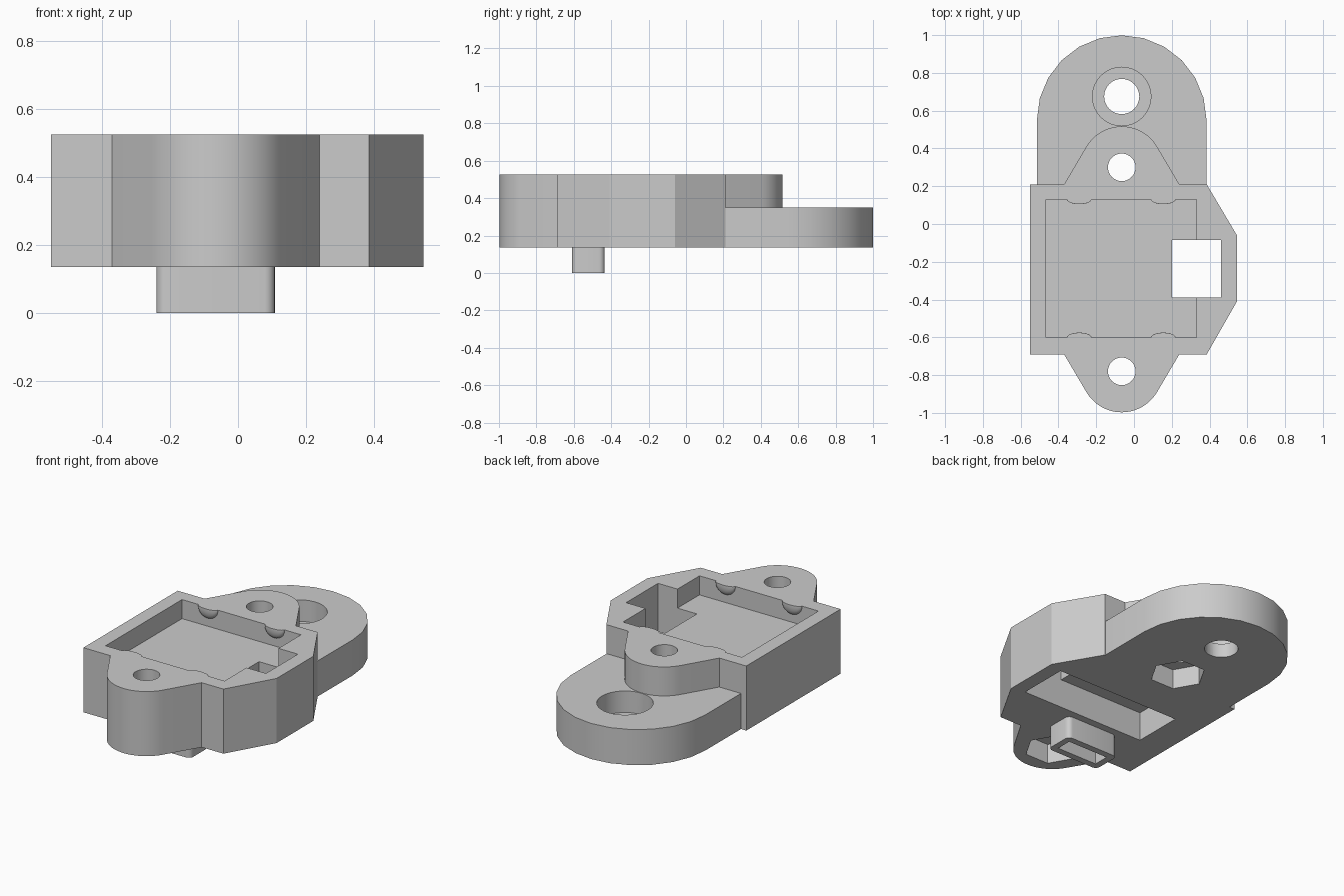
import bpy, bmesh
from math import sin, cos, radians

cube = bpy.data.objects.get("Cube")
if cube:
    bpy.data.objects.remove(cube, do_unlink=True)

grey = bpy.data.materials.new("plain grey")
grey.use_nodes = True
grey.diffuse_color = (0.6, 0.6, 0.6, 1)
grey.node_tree.nodes["Principled BSDF"].inputs["Base Color"].default_value = (0.6, 0.6, 0.6, 1)

AXIS = -0.065                       # centre line of the ears, holes and plate
BASE, TOP = 0.135, 0.525            # underside and top of the body
FRONT_HOLE, BACK_HOLE, PLATE_HOLE = -0.78, 0.3, 0.675


def arc(cx, cy, r, start, end, steps):
    angles = [radians(start + (end - start) * i / steps) for i in range(steps + 1)]
    return [(cx + r * cos(a), cy + r * sin(a)) for a in angles]


def prism(name, outline, z0, z1):
    """Extrude a counter-clockwise outline from z0 to z1."""
    bm = bmesh.new()
    face = bm.faces.new([bm.verts.new((x, y, z0)) for x, y in outline])
    new = bmesh.ops.extrude_face_region(bm, geom=[face])["geom"]
    verts = [v for v in new if isinstance(v, bmesh.types.BMVert)]
    bmesh.ops.translate(bm, verts=verts, vec=(0, 0, z1 - z0))
    bmesh.ops.recalc_face_normals(bm, faces=bm.faces)
    return from_bmesh(name, bm)


def from_bmesh(name, bm):
    mesh = bpy.data.meshes.new(name)
    bm.to_mesh(mesh)
    bm.free()
    mesh.materials.append(grey)
    obj = bpy.data.objects.new(name, mesh)
    bpy.context.scene.collection.objects.link(obj)
    return obj


def box(name, x0, x1, y0, y1, z0, z1):
    return prism(name, [(x0, y0), (x1, y0), (x1, y1), (x0, y1)], z0, z1)


def disc(name, y, r, z0, z1, sides=32):
    return prism(name, arc(AXIS, y, r, 0, 360, sides)[:-1], z0, z1)


def combine(target, other, operation):
    """Apply a boolean and remove the helper."""
    other.hide_render = True
    mod = target.modifiers.new("cut", "BOOLEAN")
    mod.operation, mod.object, mod.solver = operation, other, "EXACT"
    graph = bpy.context.evaluated_depsgraph_get()
    mesh = bpy.data.meshes.new_from_object(target.evaluated_get(graph))
    target.modifiers.clear()
    target.data = mesh
    bpy.data.objects.remove(other, do_unlink=True)


# Body with two ears and a slanted bulge on the left
outline = [(-0.55, 0.21), (-0.55, -0.69), (-0.37, -0.69)]
outline += arc(AXIS, FRONT_HOLE, 0.217, 210, 330, 20)
outline += [(0.24, -0.69), (0.385, -0.69), (0.545, -0.41), (0.545, -0.06), (0.385, 0.21), (0.24, 0.21)]
outline += arc(AXIS, BACK_HOLE, 0.217, 30, 150, 20) + [(-0.37, 0.21)]
body = prism("housing_body", outline, BASE, TOP)

# Low rounded mounting plate at the back
plate = [(-0.515, 0.1), (0.383, 0.1)] + arc(AXIS, 0.55, 0.449, 0, 180, 12)
combine(body, prism("plate", plate, BASE, 0.35), "UNION")

# Rounded hollow peg below
peg = []
for cx, cy, start in ((0.078, -0.465, 0), (-0.21, -0.465, 90), (-0.21, -0.58, 180), (0.078, -0.58, 270)):
    peg += arc(cx, cy, 0.03, start, start + 90, 5)
combine(body, prism("peg", peg, 0, BASE + 0.05), "UNION")
combine(body, box("peg_hollow", -0.2, 0.07, -0.57, -0.475, -0.1, BASE), "DIFFERENCE")

# Top pocket, its end walls carrying small rounded clips
pocket = box("pocket", -0.465, 0.33, -0.6, 0.13, 0.41, 0.7)
for x in (-0.29, 0.155):
    for y in (-0.6, 0.13):
        bm = bmesh.new()
        bmesh.ops.create_uvsphere(bm, u_segments=24, v_segments=12, radius=1)
        bmesh.ops.scale(bm, vec=(0.065, 0.025, 0.06), verts=bm.verts)
        bmesh.ops.translate(bm, vec=(x, y, TOP - 0.005), verts=bm.verts)
        combine(pocket, from_bmesh("clip", bm), "DIFFERENCE")
combine(body, pocket, "DIFFERENCE")

# Slot in the underside, open to the top through a square window
combine(body, box("slot", -0.37, 0.46, -0.39, -0.085, 0, 0.31), "DIFFERENCE")
combine(body, box("window", 0.2, 0.46, -0.39, -0.085, 0.2, 0.7), "DIFFERENCE")

# Screw holes with six-sided nut recesses below
for y in (FRONT_HOLE, BACK_HOLE):
    combine(body, disc("screw_hole", y, 0.073, 0, 0.7), "DIFFERENCE")
    combine(body, disc("nut_recess", y, 0.155, 0, 0.255, 6), "DIFFERENCE")

# Stepped hole in the plate
combine(body, disc("plate_hole", PLATE_HOLE, 0.093, 0, 0.7), "DIFFERENCE")
combine(body, disc("counterbore", PLATE_HOLE, 0.155, 0.22, 0.7), "DIFFERENCE")

for obj in bpy.context.selected_objects:
    obj.select_set(False)
body.select_set(True)
bpy.context.view_layer.objects.active = body
bpy.ops.object.shade_smooth_by_angle(angle=radians(28))
